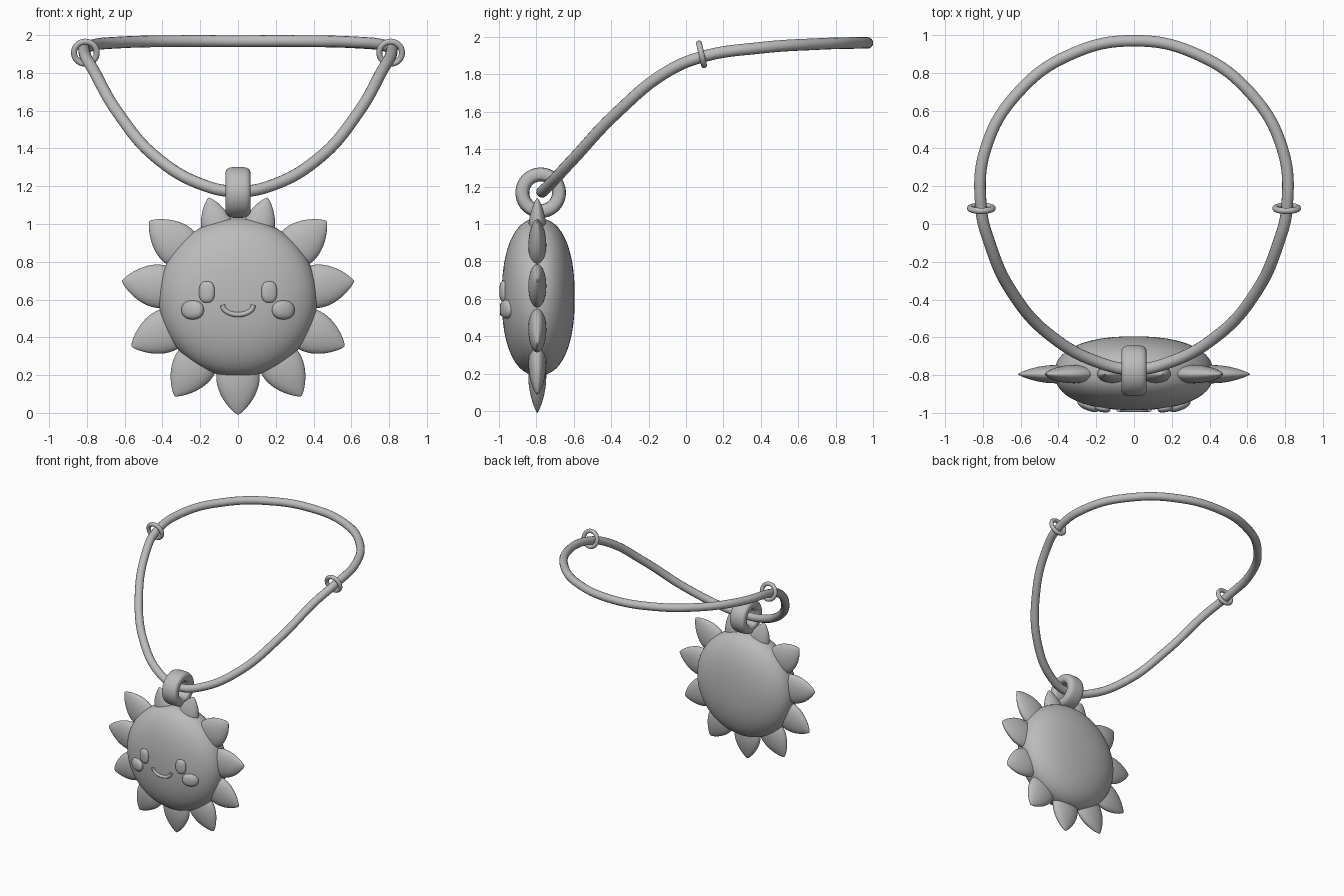
import bpy, bmesh
from math import sin, cos, pi, radians, copysign, hypot, atan2

if "Cube" in bpy.data.objects:
    bpy.data.objects.remove(bpy.data.objects["Cube"], do_unlink=True)

grey = bpy.data.materials.new("plain grey")
grey.use_nodes = True
grey.diffuse_color = (0.5, 0.5, 0.5, 1)
grey.node_tree.nodes["Principled BSDF"].inputs["Base Color"].default_value = (0.5, 0.5, 0.5, 1)

CENTRE_Y, CENTRE_Z = -0.79, 0.61
RADIUS, DEPTH, POWER = 0.42, 0.195, 2.3


def finish(obj):
    obj.data.materials.clear()
    obj.data.materials.append(grey)
    for o in bpy.context.selected_objects:
        o.select_set(False)
    obj.select_set(True)
    bpy.context.view_layer.objects.active = obj
    bpy.ops.object.shade_smooth()
    return obj


def signed_power(v, e):
    return copysign(abs(v) ** e, v)


def lathe(name, profile, loc, rot=(0, 0, 0), scale=(1, 1, 1), sides=48, closed=False, square=1.0):
    """Turn (radius, height) points round local z; square < 1 squares the outline."""
    bm = bmesh.new()
    rings = []
    for r, h in profile:
        rings.append([bm.verts.new((r * signed_power(cos(2 * pi * i / sides), square),
                                    r * signed_power(sin(2 * pi * i / sides), square), h))
                      for i in range(sides)])
    pairs = list(zip(rings, rings[1:]))
    if closed:
        pairs.append((rings[-1], rings[0]))
    for a, b in pairs:
        for i in range(sides):
            j = (i + 1) % sides
            bm.faces.new((a[i], a[j], b[j], b[i]))
    bmesh.ops.remove_doubles(bm, verts=bm.verts, dist=1e-5)
    bmesh.ops.recalc_face_normals(bm, faces=bm.faces)
    mesh = bpy.data.meshes.new(name)
    bm.to_mesh(mesh)
    bm.free()
    obj = bpy.data.objects.new(name, mesh)
    bpy.context.collection.objects.link(obj)
    obj.location, obj.rotation_euler, obj.scale = loc, rot, scale
    return finish(obj)


def dome(power, steps=28):
    """Unit half outline from pole to pole, rounder or boxier by power."""
    e = 2 / power
    return [(max(0, sin(pi * k / steps)) ** e, signed_power(cos(pi * k / steps), e))
            for k in range(steps + 1)]


def tube(name, points, radius, cyclic=False):
    curve = bpy.data.curves.new(name, "CURVE")
    curve.dimensions = "3D"
    curve.bevel_depth, curve.bevel_resolution, curve.resolution_u = radius, 5, 10
    curve.use_fill_caps = True
    spline = curve.splines.new("BEZIER")
    spline.bezier_points.add(len(points) - 1)
    for bp, p in zip(spline.bezier_points, points):
        bp.co = p
        bp.handle_left_type = bp.handle_right_type = "AUTO"
    spline.use_cyclic_u = cyclic
    obj = bpy.data.objects.new(name, curve)
    bpy.context.collection.objects.link(obj)
    finish_select = bpy.context.selected_objects
    for o in finish_select:
        o.select_set(False)
    obj.select_set(True)
    bpy.context.view_layer.objects.active = obj
    bpy.ops.object.convert(target="MESH")
    return finish(bpy.context.object)


def face_y(x, z):
    """Front surface of the sun body."""
    r = hypot(x, z - CENTRE_Z) / RADIUS
    return CENTRE_Y - DEPTH * (1 - r ** POWER) ** (1 / POWER)


# Sun body: a cushion-like disc
lathe("sun_body", dome(POWER, 40), (0, CENTRE_Y, CENTRE_Z), (pi / 2, 0, 0),
      (RADIUS, RADIUS, DEPTH), sides=72)

# Petals, with the two by the hanging loop smaller
COUNT, STEPS = 11, 24
petal = []
for k in range(STEPS + 1):
    t = (1 - cos(pi * k / STEPS)) / 2
    petal.append((0.115 * max(0, sin(pi * t)) ** 0.75, 0.22 + 0.4 * t))
for n in range(COUNT):
    turn = pi + 2 * pi * n / COUNT
    small = n in (COUNT // 2, COUNT // 2 + 1)
    width, length = (0.75, 0.89) if small else (1, 1)
    lathe(f"petal_{n + 1}", petal, (0, CENTRE_Y - 0.005, CENTRE_Z), (0, turn, 0),
          (width, 0.42, length), sides=28)

# Face
for side, s in (("left", 1), ("right", -1)):
    x, z = 0.165 * s, 0.64
    lathe(f"{side}_eye", dome(2.5), (x, face_y(x, z), z), (pi / 2, 0, radians(10) * s),
          (0.042, 0.057, 0.022), square=0.8)
    x, z = 0.24 * s, 0.545
    lathe(f"{side}_cheek", dome(2.4), (x, face_y(x, z), z), (pi / 2, 0, radians(22) * s),
          (0.062, 0.05, 0.03), square=0.9)
smile = []
for k in range(9):
    a = pi + pi * k / 8
    x, z = 0.082 * cos(a), 0.572 + 0.052 * sin(a)
    smile.append((x, face_y(x, z), z))
tube("smile", smile, 0.013)

# Hanging loop: a wide band with rounded edges
band = []
for k in range(28):
    a = 2 * pi * k / 28
    band.append((0.098 + 0.037 * signed_power(cos(a), 0.7), 0.066 * signed_power(sin(a), 0.6)))
lathe("hanging_loop", band, (0, -0.777, 1.167), (0, pi / 2, 0), sides=56, closed=True)

# Cord: one half traced from front to back, then mirrored
half = [(0.18, -0.735, 1.205), (0.43, -0.6, 1.35), (0.64, -0.37, 1.595), (0.765, -0.1, 1.815),
        (0.81, 0.09, 1.895), (0.785, 0.4, 1.942), (0.61, 0.7, 1.962), (0.33, 0.9, 1.968)]
path = [(0, -0.77, 1.172)] + half + [(0, 0.97, 1.968)]
path += [(-x, y, z) for x, y, z in reversed(half)]
tube("cord", path, 0.031, cyclic=True)

# Small rings around the cord
wire = [(0.06 + 0.016 * cos(2 * pi * k / 14), 0.016 * sin(2 * pi * k / 14)) for k in range(14)]
for side, s in (("left", 1), ("right", -1)):
    lathe(f"{side}_cord_ring", wire, (0.808 * s, 0.083, 1.907), (radians(103), 0, 0),
          sides=40, closed=True)
